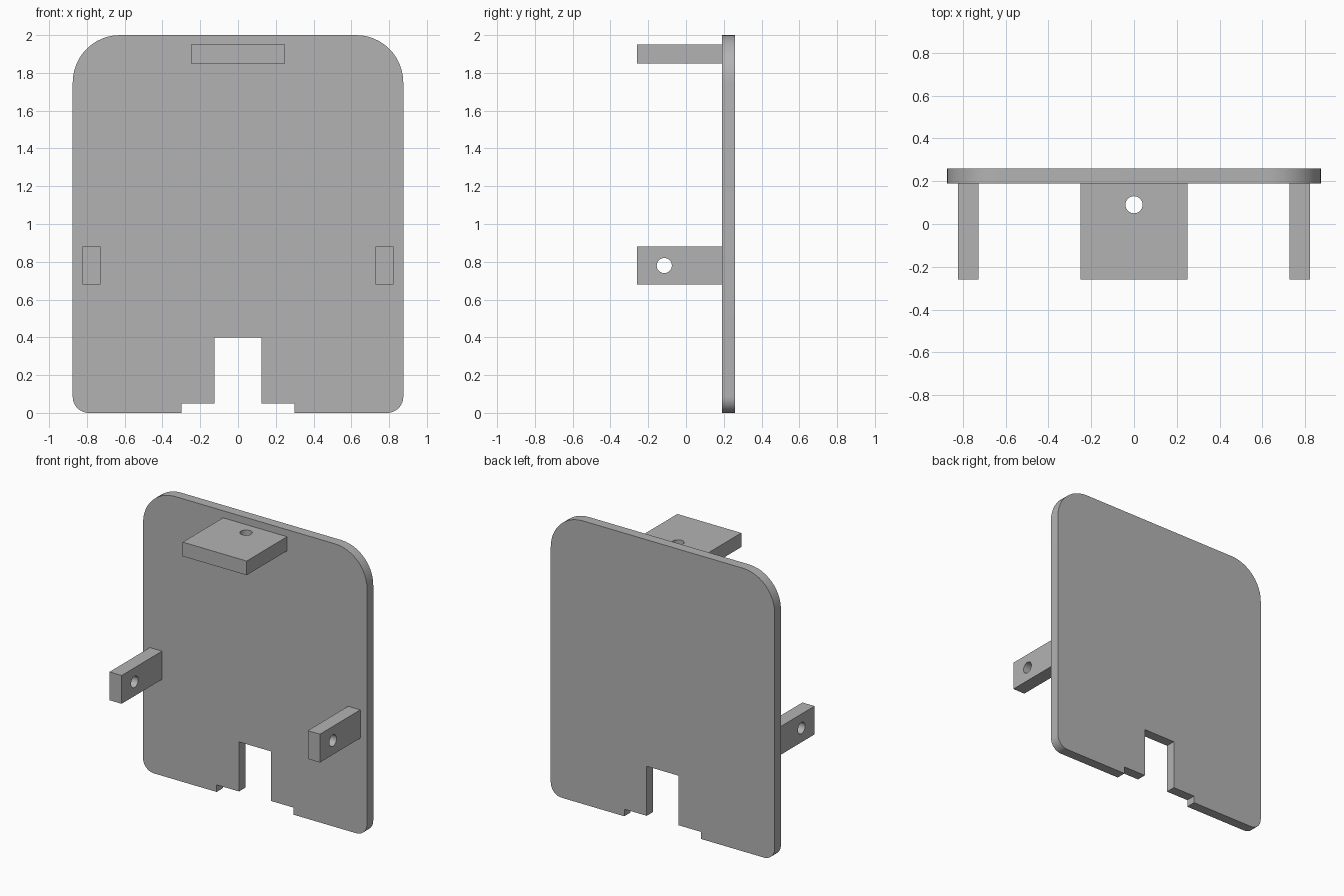
import bpy, bmesh
from math import sin, cos, pi
from mathutils import Matrix, Vector

cube = bpy.data.objects.get("Cube")
if cube:
    bpy.data.objects.remove(cube, do_unlink=True)

# Single grey material
GREY = (0.45, 0.45, 0.45, 1)
grey = bpy.data.materials.new("plain grey")
grey.use_nodes = True
grey.diffuse_color = GREY
grey.node_tree.nodes["Principled BSDF"].inputs["Base Color"].default_value = GREY

FRONT, PLATE_FRONT, BACK = -0.26, 0.19, 0.26


def add_object(name, bm):
    bmesh.ops.recalc_face_normals(bm, faces=bm.faces)
    mesh = bpy.data.meshes.new(name)
    bm.to_mesh(mesh)
    bm.free()
    mesh.materials.append(grey)
    obj = bpy.data.objects.new(name, mesh)
    bpy.context.collection.objects.link(obj)
    return obj


def smooth(obj):
    bpy.ops.object.select_all(action="DESELECT")
    obj.select_set(True)
    bpy.context.view_layer.objects.active = obj
    bpy.ops.object.shade_smooth_by_angle()


def arc(cx, cz, r, start, steps=12):
    """Quarter circle, counter-clockwise from the start angle."""
    angles = [start + pi / 2 * i / steps for i in range(steps + 1)]
    return [(cx + r * cos(a), cz + r * sin(a)) for a in angles]


# Back plate: right-hand outline mirrored, with a stepped notch at the base
W, R_TOP, R_BASE = 0.875, 0.25, 0.085
half = [(0.125, 0.4), (0.125, 0.05), (0.3, 0.05), (0.3, 0)]
half += arc(W - R_BASE, R_BASE, R_BASE, -pi / 2)
half += arc(W - R_TOP, 2 - R_TOP, R_TOP, 0)
outline = half + [(-x, z) for x, z in reversed(half)]
bm = bmesh.new()
face = bm.faces.new([bm.verts.new((x, PLATE_FRONT, z)) for x, z in outline])
ext = bmesh.ops.extrude_face_region(bm, geom=[face])
moved = [v for v in ext["geom"] if isinstance(v, bmesh.types.BMVert)]
bmesh.ops.translate(bm, verts=moved, vec=(0, BACK - PLATE_FRONT, 0))
smooth(add_object("back_plate", bm))


def tab(name, x, z, width, height, hole_y, axis):
    """Box reaching forward from the plate, drilled along the given axis."""
    depth = PLATE_FRONT - FRONT
    bm = bmesh.new()
    bmesh.ops.create_cube(bm, size=1)
    bmesh.ops.scale(bm, verts=bm.verts, vec=(width, depth, height))
    bmesh.ops.translate(bm, verts=bm.verts, vec=(x, (FRONT + PLATE_FRONT) / 2, z))
    obj = add_object(name, bm)

    bm = bmesh.new()
    bmesh.ops.create_cone(bm, cap_ends=True, segments=32, radius1=0.04,
                          radius2=0.04, depth=0.3)
    turn = Matrix.Rotation(pi / 2, 4, "Y") if axis == "X" else Matrix()
    bm.transform(Matrix.Translation(Vector((x, hole_y, z))) @ turn)
    cutter = add_object(name + "_hole_cutter", bm)

    # Drill the hole, then discard the cutter
    mod = obj.modifiers.new("hole", "BOOLEAN")
    mod.object = cutter
    mod.operation = "DIFFERENCE"
    mod.solver = "EXACT"
    bpy.context.view_layer.objects.active = obj
    bpy.ops.object.modifier_apply(modifier=mod.name)
    bpy.data.objects.remove(cutter, do_unlink=True)
    smooth(obj)


tab("top_tab", 0, 1.9, 0.5, 0.1, 0.09, "Z")
for side, sign in (("left", 1), ("right", -1)):
    tab(side + "_side_tab", sign * 0.775, 0.78, 0.095, 0.2, -0.115, "X")
